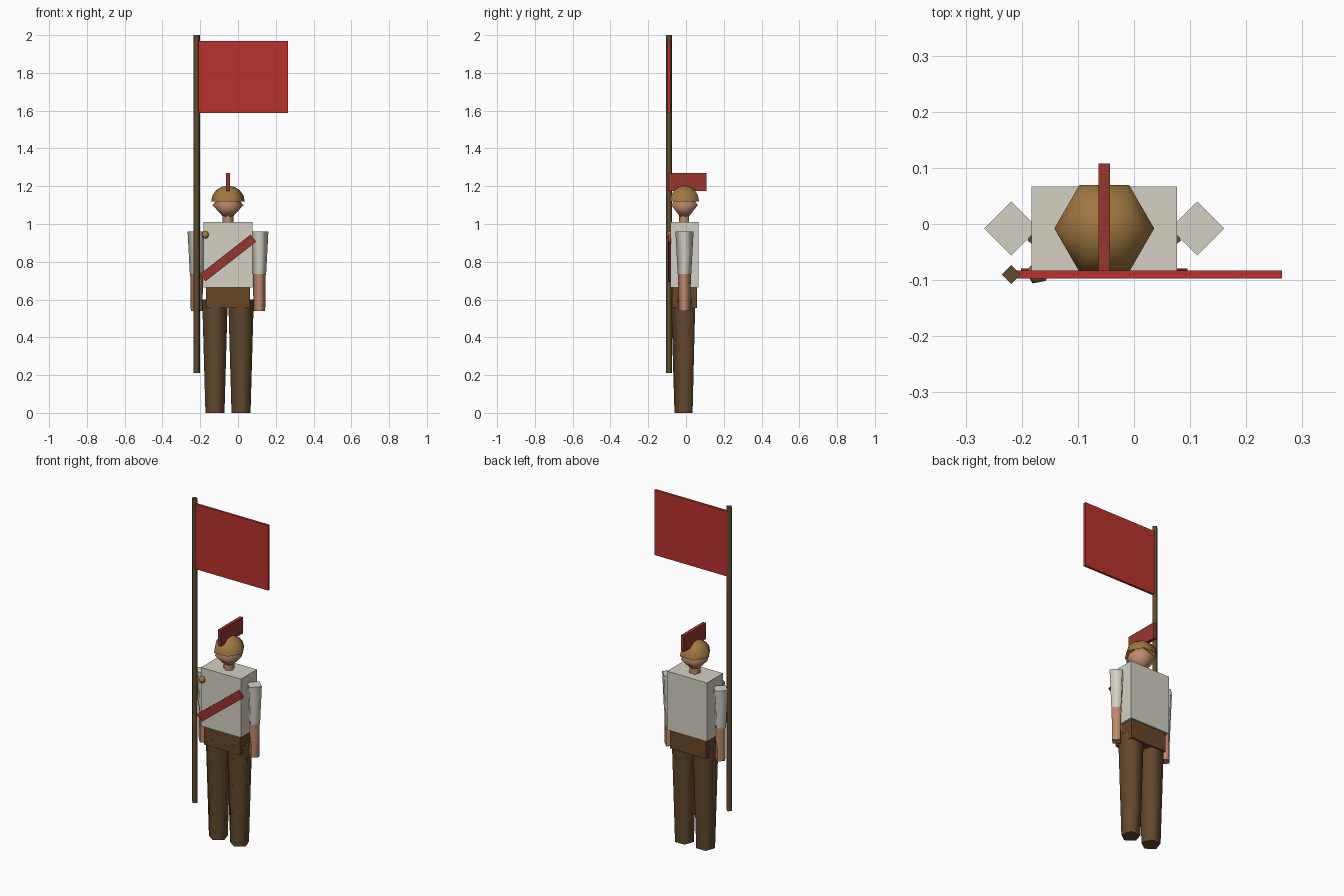
import bpy, bmesh
from math import sin, cos, pi, radians
from mathutils import Matrix

cube = bpy.data.objects.get("Cube")
if cube:
    bpy.data.objects.remove(cube, do_unlink=True)


def material(name, rgb):
    """Flat material from an sRGB 0-255 colour."""
    lin = [((c / 255 + 0.055) / 1.055) ** 2.4 for c in rgb] + [1.0]
    m = bpy.data.materials.new(name)
    m.use_nodes = True
    m.diffuse_color = lin
    bsdf = next(n for n in m.node_tree.nodes if n.type == 'BSDF_PRINCIPLED')
    bsdf.inputs["Base Color"].default_value = lin
    return m


CLOTH = material("off_white_cloth", (212, 208, 194))
SKIN = material("skin", (190, 138, 108))
TROUSER = material("brown_trousers", (98, 72, 44))
LEATHER = material("brown_leather", (104, 70, 38))
WOOD = material("dark_wood", (96, 76, 48))
BRASS = material("brass", (160, 120, 64))
FLAG = material("flag_red", (186, 50, 45))
CREST = material("dark_red", (152, 54, 48))


def finish(name, bm, mat):
    bmesh.ops.recalc_face_normals(bm, faces=bm.faces)
    me = bpy.data.meshes.new(name)
    bm.to_mesh(me)
    bm.free()
    me.materials.append(mat)
    ob = bpy.data.objects.new(name, me)
    bpy.context.collection.objects.link(ob)
    return ob


def box(name, mat, x, y, z, tilt=0):
    """Box from (min, max) ranges, tilted about its own y axis."""
    bm = bmesh.new()
    size = [b - a for a, b in (x, y, z)]
    mid = [(a + b) / 2 for a, b in (x, y, z)]
    mtx = (Matrix.Translation(mid) @ Matrix.Rotation(-radians(tilt), 4, 'Y')
           @ Matrix.Diagonal((*size, 1)))
    bmesh.ops.create_cube(bm, size=1, matrix=mtx)
    return finish(name, bm, mat)


def lathe(name, mat, n, x, y, profile, start=-pi / 2, caps=True):
    """Smooth n-sided solid from (radius, z) rings; radius 0 makes a point."""
    bm = bmesh.new()
    rings = []
    for r, z in profile:
        count = n if r > 1e-4 else 1
        rings.append([bm.verts.new((x + r * cos(start + 2 * pi * i / n),
                                    y + r * sin(start + 2 * pi * i / n), z))
                      for i in range(count)])
    for lo, hi in zip(rings, rings[1:]):
        for i in range(n):
            j = (i + 1) % n
            quad = [lo[i % len(lo)], lo[j % len(lo)], hi[j % len(hi)], hi[i % len(hi)]]
            bm.faces.new(list(dict.fromkeys(quad))).smooth = True
    if caps:
        for ring in (rings[0], rings[-1]):
            if len(ring) > 1:
                bm.faces.new(ring)
    return finish(name, bm, mat)


def arc(rx, rz, z, a, b, steps):
    """Circular profile between two latitudes in degrees."""
    lats = [radians(a + (b - a) * i / steps) for i in range(steps + 1)]
    return [(rx * cos(t), z + rz * sin(t)) for t in lats]


CX, CY = -0.053, -0.008   # axis of the body

# Torso and hips
box("torso", CLOTH, (CX - 0.13, CX + 0.13), (CY - 0.075, CY + 0.075), (0.665, 1.01))
box("hips", LEATHER, (CX - 0.117, CX + 0.117), (CY - 0.065, CY + 0.065), (0.555, 0.665))

# Limbs on both sides
for side, s in (("right", -1), ("left", 1)):
    lathe(side + "_leg", TROUSER, 5, CX + s * 0.069, CY, [(0.053, 0), (0.071, 0.6)])
    arm_x = CX + s * 0.166
    lathe(side + "_sleeve", CLOTH, 4, arm_x, CY, [(0.036, 0.735), (0.048, 0.96)])
    lathe(side + "_forearm", SKIN, 4, arm_x, CY, [(0.031, 0.54), (0.034, 0.735)])

# Neck, head and helmet
lathe("neck", SKIN, 5, CX, CY, [(0.03, 1.0), (0.03, 1.06)])
lathe("head", SKIN, 6, CX, CY, arc(0.082, 0.09, 1.1, -90, 90, 2), start=0)
lathe("helmet", BRASS, 6, CX, CY, arc(0.089, 0.083, 1.12, 0, 90, 4), start=0, caps=False)
box("helmet_crest", CREST, (CX - 0.01, CX + 0.01), (-0.096, 0.108), (1.175, 1.27))

# Sash across the chest and its brooch
box("sash", CREST, (CX - 0.17, CX + 0.17), (-0.096, -0.079), (0.796, 0.844), tilt=38)
lathe("brooch", BRASS, 5, -0.172, -0.087, arc(0.021, 0.021, 0.943, -90, 90, 4), start=0.5)

# Banner
lathe("flag_pole", WOOD, 4, -0.219, -0.09, [(0.017, 0.21), (0.017, 2.0)])
box("flag", FLAG, (-0.213, 0.264), (-0.097, -0.083), (1.587, 1.97))
